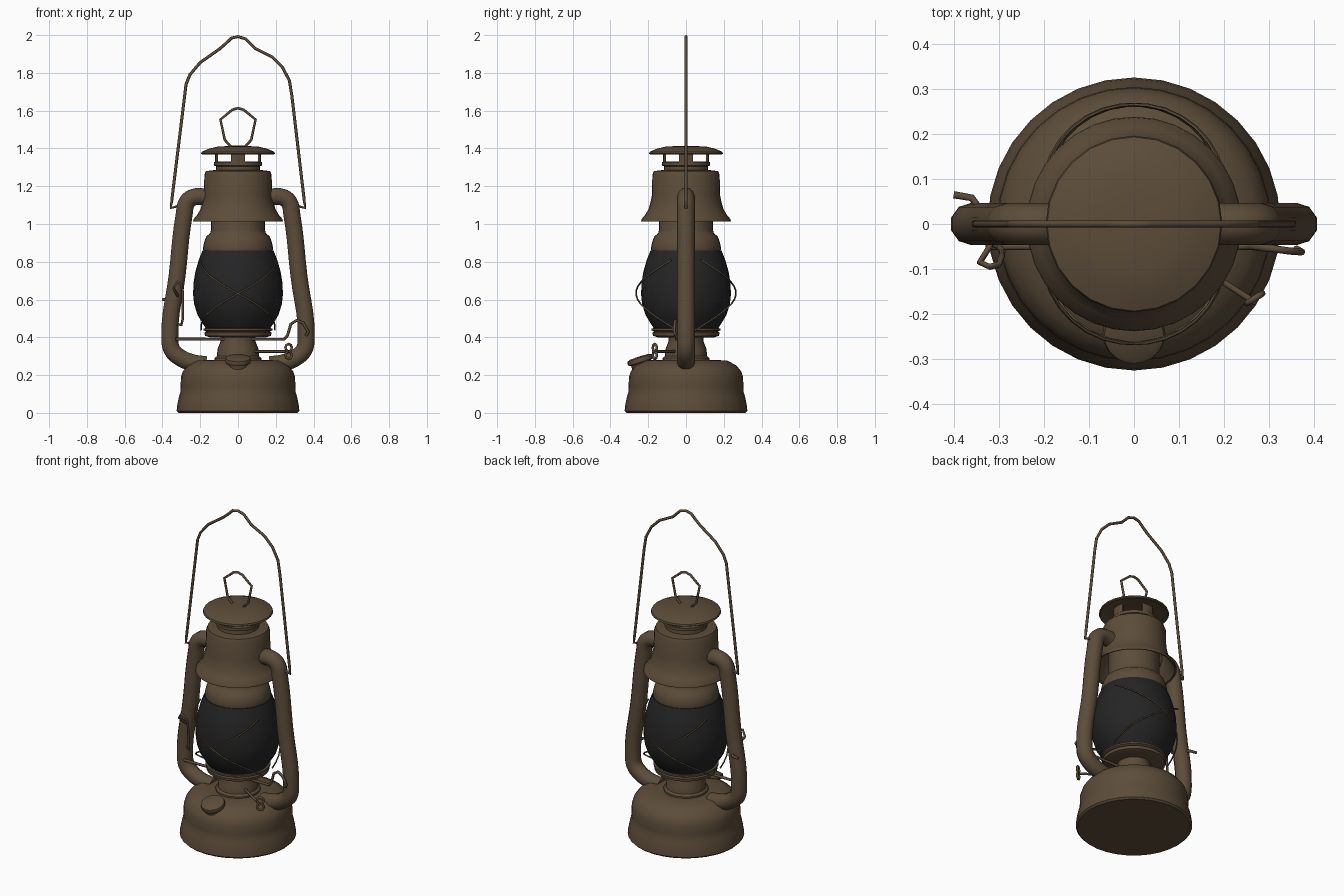
import bpy, bmesh, math
from mathutils import Vector, Matrix

if "Cube" in bpy.data.objects:
    bpy.data.objects.remove(bpy.data.objects["Cube"])


def material(name, color):
    m = bpy.data.materials.new(name)
    m.diffuse_color = (*color, 1)
    m.use_nodes = True
    m.node_tree.nodes["Principled BSDF"].inputs["Base Color"].default_value = m.diffuse_color
    return m


BROWN = material("aged brown metal", (0.108, 0.073, 0.042))
DARK = material("dark glass", (0.018, 0.018, 0.019))


def finish(ob, mat, angle=40):
    ob.data.materials.clear()
    ob.data.materials.append(mat)
    bpy.ops.object.select_all(action='DESELECT')
    ob.select_set(True)
    bpy.context.view_layer.objects.active = ob
    bpy.ops.object.shade_smooth_by_angle(angle=math.radians(angle))
    return ob


def lathe(name, profile, mat=BROWN, sides=32, matrix=None):
    """Revolve (radius, z) points around z; radius 0 makes a pole."""
    bm = bmesh.new()
    rings = []
    for r, z in profile:
        n = sides if r > 0 else 1
        rings.append([bm.verts.new((r * math.cos(2 * math.pi * i / sides),
                                    r * math.sin(2 * math.pi * i / sides), z)) for i in range(n)])
    for a, b in zip(rings, rings[1:]):
        if len(a) == 1 and len(b) == 1:
            continue
        for i in range(sides):
            j = (i + 1) % sides
            loop = [a[i % len(a)], a[j % len(a)], b[j % len(b)], b[i % len(b)]]
            bm.faces.new(list(dict.fromkeys(loop)))
    bmesh.ops.remove_doubles(bm, verts=bm.verts, dist=0.0001)
    bmesh.ops.recalc_face_normals(bm, faces=bm.faces)
    if matrix:
        bm.transform(matrix)
    me = bpy.data.meshes.new(name)
    bm.to_mesh(me)
    bm.free()
    ob = bpy.data.objects.new(name, me)
    bpy.context.collection.objects.link(ob)
    return finish(ob, mat)


def wire(name, pts, radius, closed=False, smooth=False, res=2, mat=BROWN):
    """Round wire or tube through the points."""
    cu = bpy.data.curves.new(name, 'CURVE')
    cu.dimensions = '3D'
    cu.bevel_depth, cu.bevel_resolution, cu.use_fill_caps = radius, res, True
    cu.resolution_u = 5
    if smooth:
        sp = cu.splines.new('BEZIER')
        sp.bezier_points.add(len(pts) - 1)
        for p, co in zip(sp.bezier_points, pts):
            p.co = co
            p.handle_left_type = p.handle_right_type = 'AUTO'
    else:
        sp = cu.splines.new('POLY')
        sp.points.add(len(pts) - 1)
        for p, co in zip(sp.points, pts):
            p.co = (*co, 1)
    sp.use_cyclic_u = closed
    ob = bpy.data.objects.new(name, cu)
    bpy.context.collection.objects.link(ob)
    bpy.ops.object.select_all(action='DESELECT')
    ob.select_set(True)
    bpy.context.view_layer.objects.active = ob
    bpy.ops.object.convert(target='MESH')
    return finish(bpy.context.view_layer.objects.active, mat, 60)


# Fuel tank with rolled foot and rounded shoulder
lathe("fuel_tank", [(0, 0), (0.315, 0), (0.325, 0.01), (0.322, 0.04), (0.312, 0.09), (0.303, 0.115),
                    (0.304, 0.14), (0.302, 0.19), (0.292, 0.22), (0.268, 0.25), (0.235, 0.268),
                    (0.215, 0.278), (0.13, 0.28), (0, 0.28)])

# Burner and globe seat
lathe("burner", [(0, 0.27), (0.125, 0.27), (0.125, 0.29), (0.112, 0.30), (0.108, 0.34),
                 (0.092, 0.38), (0.095, 0.41), (0, 0.41)], sides=24)
lathe("globe_seat", [(0, 0.40), (0.15, 0.40), (0.175, 0.408), (0.178, 0.425), (0.168, 0.43),
                     (0.182, 0.437), (0.182, 0.447), (0.16, 0.45), (0, 0.45)], sides=28)

# Glass globe
lathe("globe", [(0, 0.44), (0.165, 0.44), (0.185, 0.47), (0.215, 0.52), (0.232, 0.575), (0.238, 0.63),
                (0.235, 0.69), (0.225, 0.75), (0.208, 0.81), (0.188, 0.86), (0, 0.86)], DARK)

# Collar above the globe, hood and vented chimney
lathe("globe_collar", [(0, 0.855), (0.182, 0.855), (0.186, 0.87), (0.18, 0.90), (0.168, 0.935),
                       (0.148, 0.95), (0.142, 0.97), (0.142, 1.17), (0, 1.17)])
lathe("hood", [(0.228, 1.015), (0.238, 1.012), (0.236, 1.025), (0.215, 1.05), (0.198, 1.08),
               (0.188, 1.115), (0.181, 1.15), (0.178, 1.26), (0.17, 1.28), (0.13, 1.285), (0, 1.285),
               (0, 1.20), (0.165, 1.19), (0.176, 1.11), (0.205, 1.05), (0.228, 1.015)])
lathe("chimney_ring", [(0, 1.28), (0.118, 1.28), (0.116, 1.305), (0.128, 1.31), (0.128, 1.328),
                       (0.115, 1.33), (0, 1.33)], sides=24)
for k in range(4):
    # Curved plates leave four vents between them
    bm = bmesh.new()
    mid = k * math.pi / 2
    cols = []
    for i in range(5):
        a = mid + (i - 2) * 0.155
        cols.append([bm.verts.new((r * math.cos(a), r * math.sin(a), z))
                     for r, z in ((0.122, 1.32), (0.122, 1.385), (0.112, 1.385), (0.112, 1.32))])
    for p, q in zip(cols, cols[1:]):
        for i in range(4):
            bm.faces.new((p[i], q[i], q[(i + 1) % 4], p[(i + 1) % 4]))
    bm.faces.new(cols[0])
    bm.faces.new(cols[-1])
    bmesh.ops.recalc_face_normals(bm, faces=bm.faces)
    me = bpy.data.meshes.new("chimney_post")
    bm.to_mesh(me)
    bm.free()
    post = bpy.data.objects.new("chimney_post", me)
    bpy.context.collection.objects.link(post)
    finish(post, BROWN)
lathe("chimney_cap", [(0, 1.38), (0.14, 1.38), (0.19, 1.368), (0.196, 1.372), (0.193, 1.382),
                      (0.15, 1.40), (0.11, 1.409), (0.05, 1.413), (0, 1.414)], sides=24)

# Side air tubes
for s in (-1, 1):
    path = [(0.15, 1.14), (0.235, 1.142), (0.27, 1.115), (0.285, 1.05), (0.322, 0.73), (0.361, 0.40),
            (0.35, 0.335), (0.31, 0.295), (0.25, 0.268), (0.17, 0.255)]
    wire("air_tube", [(s * x, 0, z) for x, z in path], 0.047, smooth=True, res=3)

# Carrying bail, hooked into the tubes
bail = [(-0.30, 1.10), (-0.355, 1.085), (-0.35, 1.13), (-0.275, 1.74), (-0.255, 1.79), (-0.2, 1.855),
        (-0.10, 1.925), (-0.065, 1.955), (-0.035, 1.984), (0, 1.992), (0.04, 1.98), (0.09, 1.93),
        (0.18, 1.885), (0.235, 1.83), (0.272, 1.76), (0.285, 1.68), (0.35, 1.13), (0.355, 1.085),
        (0.30, 1.10)]
wire("carrying_bail", [(x, 0, z) for x, z in bail], 0.008)

# Lifting ring on the cap
ring = [(-0.035, 1.408), (-0.07, 1.445), (-0.093, 1.553), (-0.03, 1.605), (0, 1.613),
        (0.03, 1.605), (0.093, 1.553), (0.07, 1.445), (0.035, 1.408)]
wire("lifting_ring", [(x, 0, z) for x, z in ring], 0.007, closed=True)

# Crossed guard wires in front of and behind the globe
for side in (-1, 1):
    for s in (-1, 1):
        pts = []
        for i in range(17):
            t = i / 16
            z = 0.44 + 0.37 * t
            r = 0.185 + 0.08 * math.sin(math.pi * min(1, t * 0.8 + 0.07))
            a = s * (t - 0.52) * 2.5
            pts.append((r * math.sin(a), side * r * math.cos(a), z))
        wire("guard_wire", pts, 0.0045, res=1)

# Globe lifting crank
crank = [(-0.33, -0.05, 0.39), (0.245, -0.05, 0.39), (0.262, -0.05, 0.41), (0.28, -0.052, 0.47),
         (0.31, -0.055, 0.49), (0.345, -0.06, 0.475), (0.372, -0.062, 0.43), (0.36, -0.055, 0.41)]
wire("globe_crank", crank, 0.008)

# Latch lever beside the left tube
latch = [(-0.32, -0.04, 0.47), (-0.30, -0.05, 0.465), (-0.292, -0.06, 0.50), (-0.293, -0.07, 0.64),
         (-0.30, -0.09, 0.68), (-0.32, -0.095, 0.695), (-0.342, -0.085, 0.66), (-0.32, -0.05, 0.62),
         (-0.32, -0.03, 0.62)]
wire("latch_lever", latch, 0.007)
wire("latch_pin", [(-0.34, 0.03, 0.6), (-0.36, 0.058, 0.6), (-0.40, 0.065, 0.6)], 0.008)

# Wick shaft with looped knob
wire("wick_shaft", [(0.06, -0.04, 0.325), (0.27, -0.175, 0.325)], 0.007)
axis, up = Vector((0.54, -0.84, 0)), Vector((0, 0, 1))
across = axis.cross(up).normalized()
for n in range(2):
    c = Vector((0.268, -0.165, 0.325)) + up * (0.02 if n else -0.02)
    wire("wick_knob_loop", [c + 0.02 * (across * math.cos(k * math.pi / 4) + up * math.sin(k * math.pi / 4))
                            for k in range(8)], 0.007, closed=True)

# Tilted filler cap at the front of the tank
tilt = Matrix.Translation((0, -0.245, 0.285)) @ Matrix.Rotation(math.radians(18), 4, 'X')
lathe("filler_cap", [(0, -0.06), (0.055, -0.06), (0.055, -0.022), (0.066, -0.018), (0.07, -0.006),
                     (0.066, 0.006), (0.05, 0.012), (0, 0.014)], sides=20, matrix=tilt)
